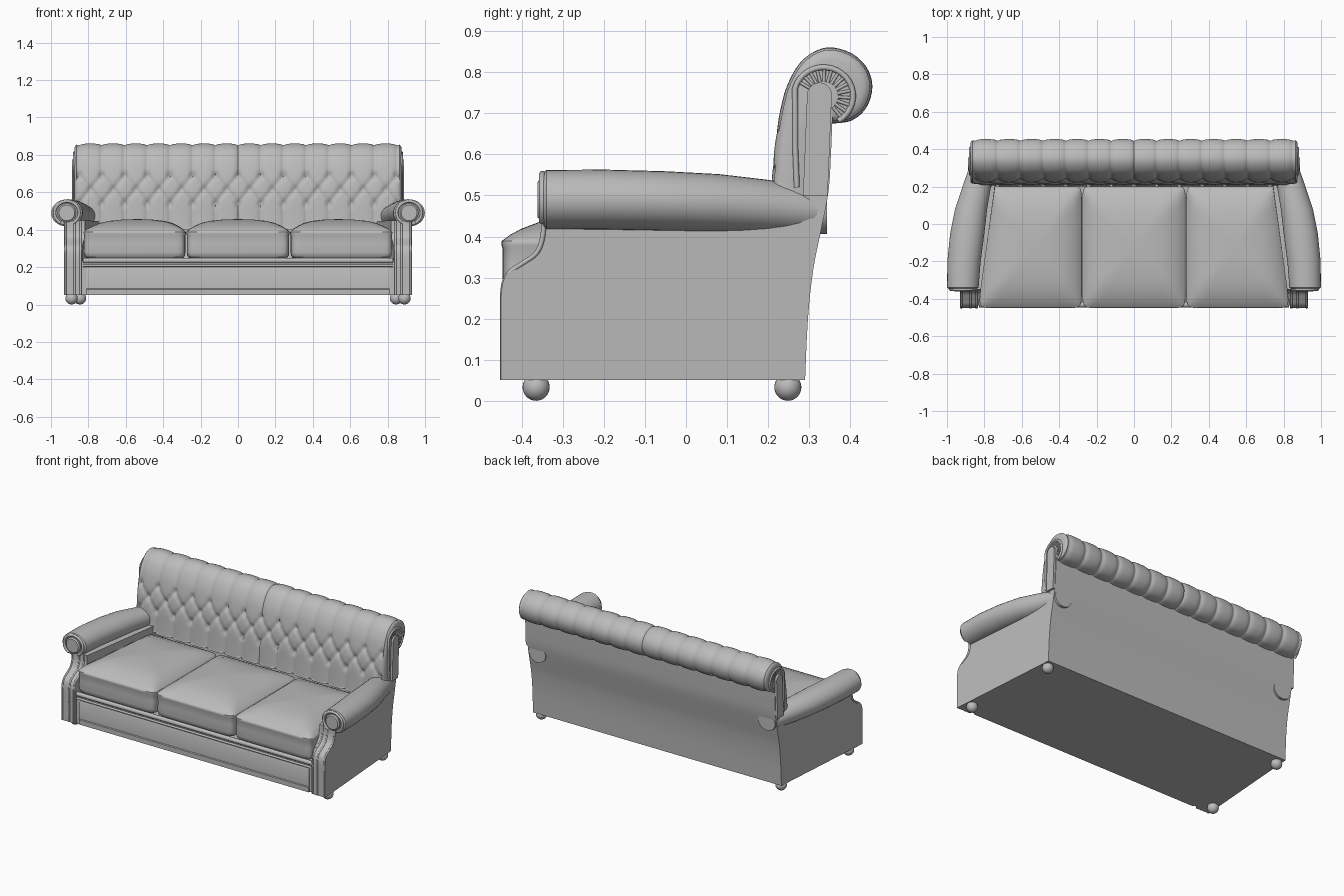
import bpy, bmesh, math
from mathutils import Vector

if "Cube" in bpy.data.objects:
    bpy.data.objects.remove(bpy.data.objects["Cube"])

leather = bpy.data.materials.new("grey leather")
leather.use_nodes = True
GREY = (0.5, 0.5, 0.5, 1)
leather.diffuse_color = GREY
leather.node_tree.nodes["Principled BSDF"].inputs["Base Color"].default_value = GREY


def finish(obj, angle=35):
    obj.data.materials.append(leather)
    bpy.ops.object.select_all(action='DESELECT')
    obj.select_set(True)
    bpy.context.view_layer.objects.active = obj
    bpy.ops.object.shade_smooth_by_angle(angle=math.radians(angle))
    return obj


def loft(name, rings, angle=35):
    """Skin a list of closed rings and cap both ends."""
    bm = bmesh.new()
    rows = [[bm.verts.new(p) for p in ring] for ring in rings]
    n = len(rows[0])
    for a, b in zip(rows, rows[1:]):
        for i in range(n):
            bm.faces.new((a[i], a[(i + 1) % n], b[(i + 1) % n], b[i]))
    bm.faces.new(rows[0][::-1])
    bm.faces.new(rows[-1])
    bmesh.ops.recalc_face_normals(bm, faces=bm.faces)
    mesh = bpy.data.meshes.new(name)
    bm.to_mesh(mesh)
    bm.free()
    obj = bpy.data.objects.new(name, mesh)
    bpy.context.collection.objects.link(obj)
    return finish(obj, angle)


def prism(name, profile, left, right):
    """Extrude a (y, z) profile between two x rules, each a function of y."""
    return loft(name, [[(f(y), y, z) for y, z in profile] for f in (left, right)])


def piping(name, points, radius=0.006, closed=False):
    curve = bpy.data.curves.new(name, 'CURVE')
    curve.dimensions = '3D'
    curve.bevel_depth = radius
    curve.bevel_resolution = 2
    curve.use_fill_caps = True
    line = curve.splines.new('POLY')
    line.points.add(len(points) - 1)
    for p, co in zip(line.points, points):
        p.co = (*co, 1)
    line.use_cyclic_u = closed
    obj = bpy.data.objects.new(name, curve)
    bpy.context.collection.objects.link(obj)
    curve.materials.append(leather)
    return obj


def spline(pts, steps):
    """Catmull-Rom curve through the points."""
    pts = [Vector(p) for p in pts]
    ext = [pts[0]] + pts + [pts[-1]]
    out = []
    for a, b, c, d in zip(ext, ext[1:], ext[2:], ext[3:]):
        for k in range(steps):
            t = k / steps
            out.append(b + (c - a) * t / 2 + (2 * a - 5 * b + 4 * c - d) * t * t / 2
                       + (3 * b - a - 3 * c + d) * t ** 3 / 2)
    return out + [pts[-1]]


def side_x(y):
    return 0.93 - 0.055 * max(0, min(1, (y + 0.45) / 0.75))


def arm_inner_x(y):
    return 0.835 - 0.11 * max(0, min(1, (y + 0.45) / 0.65))


# Base, apron and outer back
back_edge = [tuple(p) for p in spline([(0.29, 0.05), (0.297, 0.2), (0.31, 0.32), (0.33, 0.42),
                                       (0.347, 0.51), (0.353, 0.6), (0.357, 0.7)], 4)]
low_edge = [p for p in back_edge if p[1] < 0.26]
prism("base", [(-0.435, 0.05)] + low_edge + [(-0.435, low_edge[-1][1])],
      lambda y: -side_x(y) + 0.01, lambda y: side_x(y) - 0.01)
prism("outer_back", back_edge + [(0.32, 0.7), (0.26, 0.05)],
      lambda y: -0.875, lambda y: 0.875)
prism("apron_lip", [(-0.445, 0.05), (-0.42, 0.05), (-0.42, 0.085), (-0.44, 0.085), (-0.445, 0.08)],
      lambda y: -0.81, lambda y: 0.81)
prism("apron_panel", [(-0.442, 0.085), (-0.42, 0.085), (-0.42, 0.2), (-0.438, 0.2), (-0.442, 0.19)],
      lambda y: -0.81, lambda y: 0.81)
piping("apron_moulding", [(-0.83, -0.432, 0.235), (0.83, -0.432, 0.235)], 0.014)
piping("apron_piping", [(-0.83, -0.436, 0.208), (0.83, -0.436, 0.208)], 0.007)

# Buttoned, rolled back cushion
STEP = 1.70 / 14
ROWS = (0.54, 0.615, 0.69)
face = spline([(0.2, 0.4), (0.205, 0.47), (0.209, 0.54), (0.216, 0.62), (0.228, 0.7), (0.247, 0.77),
               (0.284, 0.83), (0.34, 0.86), (0.4, 0.848), (0.44, 0.812), (0.454, 0.765),
               (0.44, 0.715), (0.405, 0.683), (0.36, 0.675)], 6)
tail = [Vector(p) for p in ((0.33, 0.67), (0.32, 0.55), (0.3, 0.4))]
section = face + tail
SIZE = len(section)
normals = []
for i in range(SIZE):
    t = (section[(i + 1) % SIZE] - section[i - 1]).normalized()
    normals.append(Vector((-t.y, t.x)))


def seam_distance(x, i):
    z = section[i].y if section[i].x < 0.29 else 1
    t = max(0, min(1, 1 - abs(z - ROWS[1]) / (ROWS[1] - ROWS[0])))
    gaps = []
    for s in (-1, 1):
        u = (x + s * t * STEP / 2) / STEP
        gaps.append(abs(u - round(u)) * STEP)
    return min(gaps), t


def tuft(x, i):
    d, t = seam_distance(x, i)
    button = 0
    if section[i].x < 0.29:
        for k, z in enumerate(ROWS):
            u = x / STEP + (0.5 if k == 1 else 0)
            r = math.hypot((u - round(u)) * STEP, section[i].y - z)
            button = max(button, math.exp(-(r / 0.016) ** 2))
    return -0.011 * math.exp(-d / 0.014) - 0.014 * button


def back_ring(x):
    e = min(0.03, max(0, abs(x) - 0.845))
    edge = -(0.03 - math.sqrt(max(0, 0.0009 - e * e)))
    ring = []
    for i, (p, n) in enumerate(zip(section, normals)):
        q = p + n * (edge + (tuft(x, i) if abs(x) < 0.86 else 0)) if i < len(face) else p
        ring.append((x, q.x, q.y))
    return ring


COLS = 252
xs = [-0.845 + 1.69 * i / COLS for i in range(COLS + 1)]
ends = [0.855, 0.863, 0.869, 0.873, 0.875]
loft("tufted_back", [back_ring(x) for x in [-e for e in ends[::-1]] + xs + ends], 60)

# Seat cushions
RINGS = [(0.96, 0.25), (0.99, 0.262), (1, 0.28), (0.998, 0.33), (1, 0.372), (1.008, 0.38),
         (1.006, 0.389), (0.985, 0.394), (0.94, 0.405), (0.85, 0.42), (0.72, 0.436),
         (0.55, 0.447), (0.3, 0.454), (0.08, 0.456)]


def seat_cushion(name, cx):
    hx, hy, cy = 0.274, 0.325, -0.122
    rings = []
    for s, z in RINGS:
        ring = []
        for k in range(64):
            a = math.tau * k / 64
            c, d = math.cos(a), math.sin(a)
            m = 0.12 if s > 0.9 else 0.22
            u = math.copysign(abs(c) ** m, c) * s
            v = math.copysign(abs(d) ** m, d) * s
            x = cx + u * hx
            grow = (v + 1) / 2 * 0.07 * max(0, abs(x) - 0.28) / 0.55
            ring.append((x - math.copysign(grow, x), cy + v * hy, z))
        rings.append(ring)
    loft(name, rings, 50)


for name, cx in (("right_seat", -0.555), ("middle_seat", 0), ("left_seat", 0.555)):
    seat_cushion(name, cx)

# Arms: side panel, roll, scroll front, piping
front_edge = [tuple(p) for p in spline([(-0.45, 0.05), (-0.45, 0.18), (-0.449, 0.27), (-0.435, 0.31), (-0.4, 0.335),
                                        (-0.367, 0.36), (-0.352, 0.4), (-0.35, 0.45)], 4)]
rear = [p for p in back_edge if p[1] < 0.46]
# y, inner x, outer x, bottom z, top z of each roll section
ROLL = [(-0.347, 0.84, 0.99, 0.425, 0.555), (-0.34, 0.831, 0.999, 0.418, 0.562), (-0.2, 0.82, 0.998, 0.417, 0.563),
        (-0.05, 0.80, 0.983, 0.414, 0.559), (0.08, 0.785, 0.957, 0.411, 0.552),
        (0.2, 0.765, 0.917, 0.408, 0.538), (0.3, 0.75, 0.882, 0.406, 0.522), (0.343, 0.75, 0.868, 0.406, 0.512)]


def ellipse(y, x0, x1, z0, z1, n=32):
    return [((x0 + x1) / 2 + (x1 - x0) / 2 * math.cos(math.tau * k / n), y,
             (z0 + z1) / 2 + (z1 - z0) / 2 * math.sin(math.tau * k / n)) for k in range(n)]


def flip(ring, s):
    return [(s * x, y, z) for x, y, z in ring]


for side, s in (("left", 1), ("right", -1)):
    prism(side + "_arm_panel", front_edge + rear[::-1],
          lambda y: s * arm_inner_x(y), lambda y: s * side_x(y))
    loft(side + "_arm_roll", [flip(ellipse(*r), s) for r in ROLL])
    loft(side + "_scroll_disc", [flip(ellipse(y, 0.915 - r, 0.915 + r, 0.49 - r, 0.49 + r), s)
                                 for y, r in ((-0.34, 0.05), (-0.356, 0.05), (-0.362, 0.042))])
    arc = [(s * (0.915 + 0.066 * math.cos(a)), -0.35, 0.49 + 0.062 * math.sin(a))
           for a in (math.radians(-60 + 300 * k / 30) for k in range(31))]
    piping(side + "_scroll_piping", arc, 0.008)
    for part, x in (("inner", 0.842), ("middle", 0.874), ("outer", 0.923)):
        piping(f"{side}_{part}_front_piping", [(s * x, y + 0.003, z) for y, z in front_edge], 0.006)

    # End of the back: upright pillar, border and pleats round the roll
    top = [(0.325 + 0.03 * math.cos(a), 0.745 + 0.03 * math.sin(a))
           for a in (math.pi * k / 12 for k in range(13))]
    prism(side + "_back_pillar", top + [(0.285, 0.5), (0.345, 0.5)],
          lambda y: s * 0.86, lambda y: s * 0.888)
    border = [(0.27, 0.52), (0.266, 0.62), (0.266, 0.7)]
    border += [(0.335 + 0.072 * math.cos(a), 0.742 + 0.07 * math.sin(a))
               for a in (math.radians(165 - 225 * k / 20) for k in range(21))]
    piping(side + "_back_border", [(s * 0.875, y, z) for y, z in border], 0.007)
    for k in range(14):
        a = math.radians(150 - 200 * k / 13)
        piping(f"{side}_pleat_{k}", [(s * 0.875, 0.335 + r * math.cos(a), 0.742 + r * math.sin(a))
                                     for r in (0.035, 0.07)], 0.004)

    # Ball feet
    for end, x, y in (("front", 0.89, -0.365), ("back", 0.845, 0.248)):
        bpy.ops.mesh.primitive_uv_sphere_add(segments=24, ring_count=14, radius=0.033,
                                             location=(s * x, y, 0.033))
        foot = bpy.context.object
        foot.name = f"{side}_{end}_foot"
        finish(foot)
